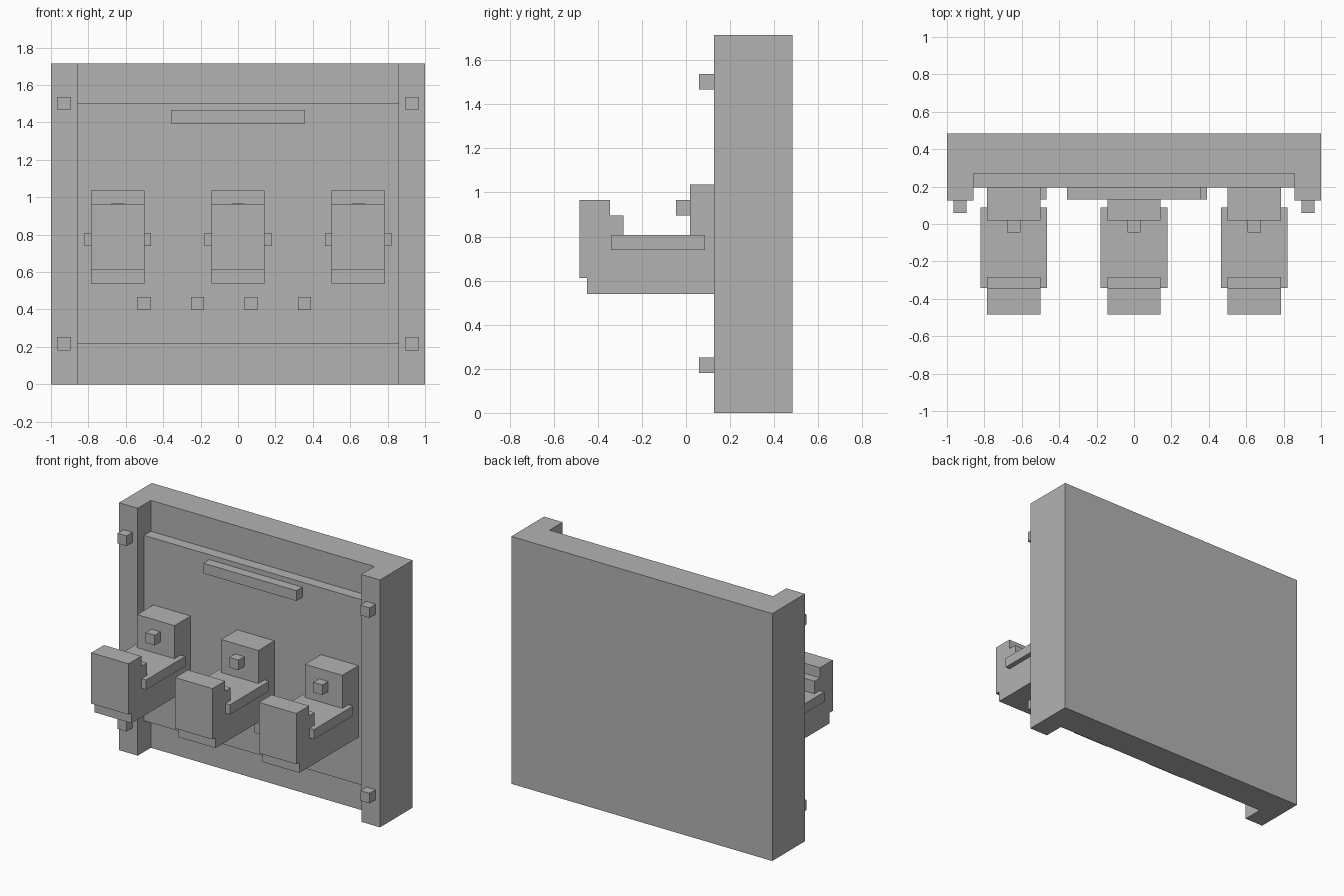
import bpy
import bmesh
from mathutils import Vector

if "Cube" in bpy.data.objects:
    bpy.data.objects.remove(bpy.data.objects["Cube"], do_unlink=True)

# Single matte grey
grey = bpy.data.materials.new("plain_grey")
grey.use_nodes = True
colour = (0.45, 0.45, 0.45, 1)
grey.diffuse_color = colour
grey.node_tree.nodes["Principled BSDF"].inputs["Base Color"].default_value = colour


def extrude(name, outline, axis, start, end):
    """Extrude a flat outline along 'x' (points are y, z) or 'z' (points are x, y)."""
    bm = bmesh.new()
    if axis == "x":
        verts = [bm.verts.new((start, a, b)) for a, b in outline]
        step = Vector((end - start, 0, 0))
    else:
        verts = [bm.verts.new((a, b, start)) for a, b in outline]
        step = Vector((0, 0, end - start))
    face = bm.faces.new(verts)
    result = bmesh.ops.extrude_face_region(bm, geom=[face], use_keep_orig=True)
    moved = [g for g in result["geom"] if isinstance(g, bmesh.types.BMVert)]
    bmesh.ops.translate(bm, verts=moved, vec=step)
    bmesh.ops.recalc_face_normals(bm, faces=bm.faces)
    mesh = bpy.data.meshes.new(name)
    bm.to_mesh(mesh)
    bm.free()
    mesh.materials.append(grey)
    obj = bpy.data.objects.new(name, mesh)
    bpy.context.collection.objects.link(obj)
    return obj


def box(name, x, y, z):
    return extrude(name, [(x[0], y[0]), (x[1], y[0]), (x[1], y[1]), (x[0], y[1])], "z", *z)


def knob(name, x, z, front, back):
    r = 0.035
    return box(name, (x - r, x + r), (front, back), (z - r, z + r))


# Depths of the wall layers
BACK, RECESS, PANEL, PILLAR = 0.484, 0.27, 0.195, 0.126
HEIGHT, INNER = 1.714, 0.857

# Wall with side pillars, as one U-shaped plan
extrude("wall_frame", [(-1, BACK), (-1, PILLAR), (-INNER, PILLAR), (-INNER, RECESS),
                       (INNER, RECESS), (INNER, PILLAR), (1, PILLAR), (1, BACK)],
        "z", 0, HEIGHT)
box("raised_panel", (-INNER, INNER), (PANEL, RECESS), (0.216, 1.5))
box("upper_bar", (-0.357, 0.357), (0.13, PANEL), (1.395, 1.466))

# Corner knobs on the pillars
for side, x in (("right", -0.931), ("left", 0.931)):
    for level, z in (("lower", 0.217), ("upper", 1.502)):
        knob(f"{level}_{side}_knob", x, z, 0.06, PILLAR)

# Row of buttons on the panel
for i in range(4):
    knob(f"panel_button_{i + 1}", -0.502 + i * 0.286, 0.432, 0.13, PANEL)

# Three seat-like stations sharing one side profile
station_profile = [
    (PANEL, 0.54), (-0.45, 0.54), (-0.45, 0.613), (-0.484, 0.613),
    (-0.484, 0.965), (-0.345, 0.965), (-0.345, 0.895), (-0.284, 0.895),
    (-0.284, 0.78), (0.019, 0.78), (0.019, 1.037), (PANEL, 1.037),
]
for side, x in (("right", -0.643), ("middle", 0), ("left", 0.643)):
    extrude(f"{side}_station_body", station_profile, "x", x - 0.143, x + 0.143)
    box(f"{side}_station_slab", (x - 0.178, x + 0.178), (-0.341, 0.087), (0.74, 0.808))
    knob(f"{side}_station_button", x, 0.931, -0.045, 0.019)
